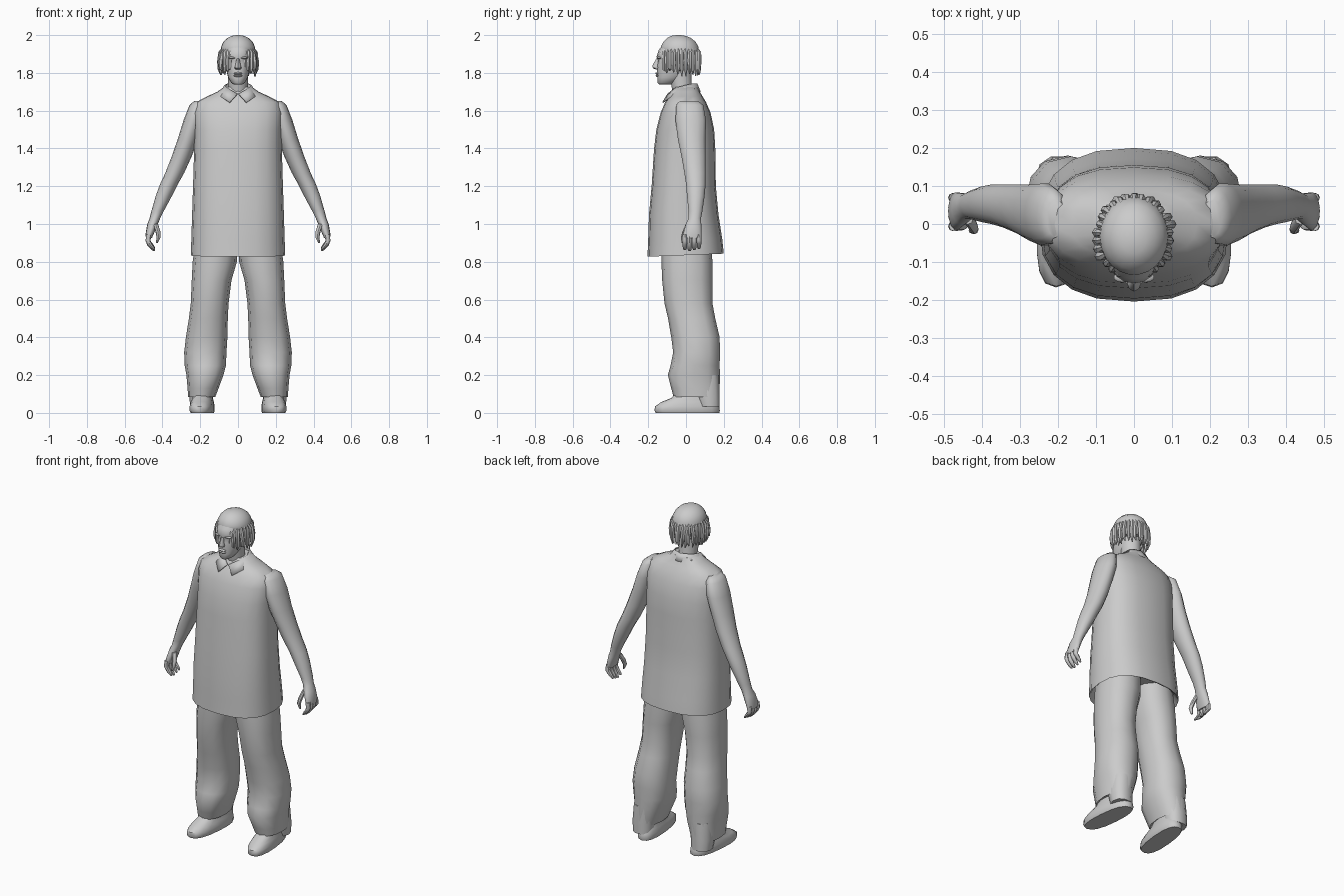
import bpy, bmesh, math, random
from mathutils import Vector

random.seed(4)


def finish(name, bm):
    bmesh.ops.recalc_face_normals(bm, faces=bm.faces[:])
    me = bpy.data.meshes.new(name)
    bm.to_mesh(me)
    bm.free()
    ob = bpy.data.objects.new(name, me)
    bpy.context.collection.objects.link(ob)
    return ob


def loft(name, rings, n=12, power=2.0, side=1, skew=0.0):
    """Skin horizontal superellipse rings (z, cx, cy, rx, ry) and cap both ends."""
    bm = bmesh.new()
    rows = []
    for z, cx, cy, rx, ry in rings:
        row = []
        for i in range(n):
            a = 2 * math.pi * i / n
            c, s = math.cos(a), math.sin(a)
            x = cx + rx * math.copysign(abs(c) ** (2 / power), c)
            y = cy + ry * math.copysign(abs(s) ** (2 / power), s)
            row.append(bm.verts.new((side * (x + skew * y), y, z)))
        rows.append(row)
    for a, b in zip(rows, rows[1:]):
        for i in range(n):
            j = (i + 1) % n
            bm.faces.new((a[i], a[j], b[j], b[i]))
    bm.faces.new(rows[0])
    bm.faces.new(rows[-1])
    return finish(name, bm)


def blob(name, loc, scale):
    bm = bmesh.new()
    bmesh.ops.create_uvsphere(bm, u_segments=10, v_segments=6, radius=1)
    for v in bm.verts:
        v.co = Vector(p * q for p, q in zip(v.co, scale)) + Vector(loc)
    return finish(name, bm)


# Loose shirt, hem turned inwards
shirt = loft("shirt", [
    (0.90, 0, 0, 0.215, 0.15), (0.84, 0, 0, 0.244, 0.190),
    (0.835, 0, -0.002, 0.25, 0.202), (0.92, 0, -0.004, 0.247, 0.196),
    (1.05, 0, -0.012, 0.243, 0.184), (1.20, 0, -0.012, 0.238, 0.170),
    (1.40, 0, -0.007, 0.232, 0.162), (1.50, 0, -0.004, 0.232, 0.153),
    (1.59, 0, -0.002, 0.236, 0.132), (1.645, 0, -0.002, 0.222, 0.108),
    (1.675, 0, 0.0, 0.165, 0.088), (1.70, 0, 0.0, 0.11, 0.073),
    (1.725, 0, 0.0, 0.075, 0.062)], n=20, power=2.5)
# Hem hangs slightly lower at the front
for v in shirt.data.vertices:
    if v.co.z < 0.89:
        v.co.z += 0.04 * v.co.y

# Folded collar
profile = [((0, .06, 1.745), (0, .078, 1.70)),
           ((.052, .04, 1.745), (.08, .052, 1.70)),
           ((.072, -.005, 1.735), (.102, 0, 1.685)),
           ((.058, -.06, 1.72), (.092, -.08, 1.675)),
           ((.004, -.098, 1.69), (.045, -.125, 1.645))]
bm = bmesh.new()
for s in (1, -1):
    pairs = [[bm.verts.new((s * x, y, z)) for x, y, z in p] for p in profile]
    for a, b in zip(pairs, pairs[1:]):
        bm.faces.new((a[0], a[1], b[1], b[0]))
bmesh.ops.remove_doubles(bm, verts=bm.verts[:], dist=0.002)
collar = finish("collar", bm)
mod = collar.modifiers.new("thickness", "SOLIDIFY")
mod.thickness = 0.006

# Neck and head
loft("neck", [(1.66, 0, -0.01, 0.055, 0.055), (1.74, 0, -0.025, 0.052, 0.055),
              (1.82, 0, -0.035, 0.055, 0.065)], n=14)
loft("head", [
    (1.738, 0, -0.112, 0.020, 0.030), (1.747, 0, -0.102, 0.036, 0.048),
    (1.775, 0, -0.082, 0.052, 0.070), (1.81, 0, -0.065, 0.061, 0.088),
    (1.845, 0, -0.055, 0.067, 0.097), (1.865, 0, -0.052, 0.070, 0.096),
    (1.885, 0, -0.052, 0.074, 0.104), (1.92, 0, -0.045, 0.076, 0.100),
    (1.96, 0, -0.04, 0.06, 0.075)], n=20, power=2.2)
loft("nose", [(1.818, 0, -0.148, 0.012, 0.012), (1.825, 0, -0.156, 0.019, 0.019),
              (1.838, 0, -0.157, 0.015, 0.021), (1.875, 0, -0.147, 0.007, 0.011)], n=8)
for label, z, y in (("upper_lip", 1.797, -0.149), ("lower_lip", 1.785, -0.147)):
    blob(label, (0, y, z), (0.024, 0.014, 0.007))
for s, label in ((1, "left"), (-1, "right")):
    blob(label + "_brow", (s * 0.03, -0.140, 1.880), (0.024, 0.014, 0.007))
    blob(label + "_ear", (s * 0.070, -0.035, 1.84), (0.012, 0.02, 0.03))

# Hair cap and hanging locks
loft("hair_cap", [
    (1.84, 0, -0.005, 0.076, 0.066), (1.88, 0, -0.018, 0.088, 0.085),
    (1.91, 0, -0.032, 0.092, 0.104), (1.94, 0, -0.034, 0.089, 0.100),
    (1.965, 0, -0.035, 0.077, 0.086), (1.985, 0, -0.037, 0.056, 0.063),
    (1.996, 0, -0.04, 0.032, 0.038), (2.0, 0, -0.04, 0.008, 0.01)], n=22)
count = 27
for i in range(count):
    a = math.radians(-90 + 24 + 312 * i / (count - 1))
    c, s = math.cos(a), math.sin(a)
    front = max(0, -s)
    end = 1.785 + 0.03 * front + random.uniform(-0.008, 0.014)
    turn = random.uniform(-0.008, 0.008)
    x, y = 0.094 * c, -0.033 + 0.104 * s
    loft("hair_lock", [
        (1.935, x * 0.86, y * 0.86 - 0.004, 0.005, 0.005),
        (1.91, x, y, 0.011, 0.011),
        (1.86, x * 1.04 + turn, y, 0.012, 0.012),
        (1.82, x * 1.03 + turn, y, 0.010, 0.010),
        (end, x * 0.98, y, 0.003, 0.003)], n=6)

for s, label in ((1, "left"), (-1, "right")):
    # Sleeve and forearm
    loft(label + "_arm", [
        (1.652, 0.205, 0.015, 0.025, 0.05), (1.63, 0.215, 0.02, 0.042, 0.073),
        (1.55, 0.235, 0.025, 0.053, 0.083), (1.45, 0.265, 0.03, 0.054, 0.075),
        (1.36, 0.297, 0.04, 0.053, 0.066), (1.27, 0.335, 0.048, 0.050, 0.058),
        (1.21, 0.366, 0.052, 0.047, 0.053), (1.15, 0.392, 0.052, 0.043, 0.048),
        (1.07, 0.425, 0.050, 0.033, 0.038), (1.03, 0.440, 0.046, 0.028, 0.034),
        (1.00, 0.452, 0.040, 0.028, 0.042), (0.95, 0.467, 0.034, 0.022, 0.050),
        (0.925, 0.472, 0.033, 0.016, 0.047)], n=14, side=s)
    # Curled fingers and thumb
    for k in range(4):
        y, d = -0.006 + 0.025 * k, 0.006 * abs(k - 1)
        loft(label + "_finger", [
            (0.945, 0.473, y, 0.014, 0.013), (0.91, 0.476, y, 0.013, 0.013),
            (0.885 + d, 0.466, y, 0.014, 0.012), (0.868 + d, 0.452, y, 0.011, 0.011),
            (0.856 + d, 0.443, y, 0.005, 0.006)], n=8, side=s)
    loft(label + "_thumb", [
        (1.00, 0.437, 0.015, 0.014, 0.016), (0.96, 0.424, -0.004, 0.013, 0.015),
        (0.93, 0.420, -0.015, 0.011, 0.012), (0.90, 0.430, -0.018, 0.005, 0.006)],
        n=8, side=s)
    # Baggy trouser leg
    loft(label + "_trouser_leg", [
        (0.95, 0.11, 0.0, 0.11, 0.13), (0.80, 0.123, 0.005, 0.117, 0.135),
        (0.70, 0.140, 0.007, 0.105, 0.133), (0.58, 0.150, 0.013, 0.100, 0.127),
        (0.50, 0.157, 0.030, 0.103, 0.125), (0.40, 0.166, 0.050, 0.110, 0.128),
        (0.32, 0.173, 0.056, 0.112, 0.124), (0.25, 0.173, 0.048, 0.109, 0.130),
        (0.20, 0.175, 0.042, 0.098, 0.138), (0.13, 0.185, 0.050, 0.082, 0.128),
        (0.085, 0.192, 0.055, 0.072, 0.121), (0.10, 0.192, 0.055, 0.055, 0.095)],
        n=12, power=2.3, side=s)
    # Rear trouser hem dragging over the heel
    loft(label + "_trouser_heel", [
        (0.035, 0.195, 0.125, 0.058, 0.055), (0.10, 0.195, 0.115, 0.064, 0.065),
        (0.20, 0.185, 0.10, 0.07, 0.078)], n=10, power=2.4, side=s)
    # Shoe
    loft(label + "_shoe", [
        (0.0, 0.19, 0.008, 0.058, 0.168), (0.012, 0.19, 0.006, 0.063, 0.173),
        (0.035, 0.19, 0.006, 0.063, 0.170), (0.058, 0.19, 0.018, 0.058, 0.148),
        (0.078, 0.19, 0.035, 0.052, 0.115), (0.14, 0.19, 0.06, 0.045, 0.07)],
        n=16, power=2.5, side=s, skew=-0.09)

# Smooth shading with crisp folds
bpy.ops.object.select_all(action="SELECT")
bpy.context.view_layer.objects.active = shirt
bpy.ops.object.shade_smooth_by_angle(angle=math.radians(45))
